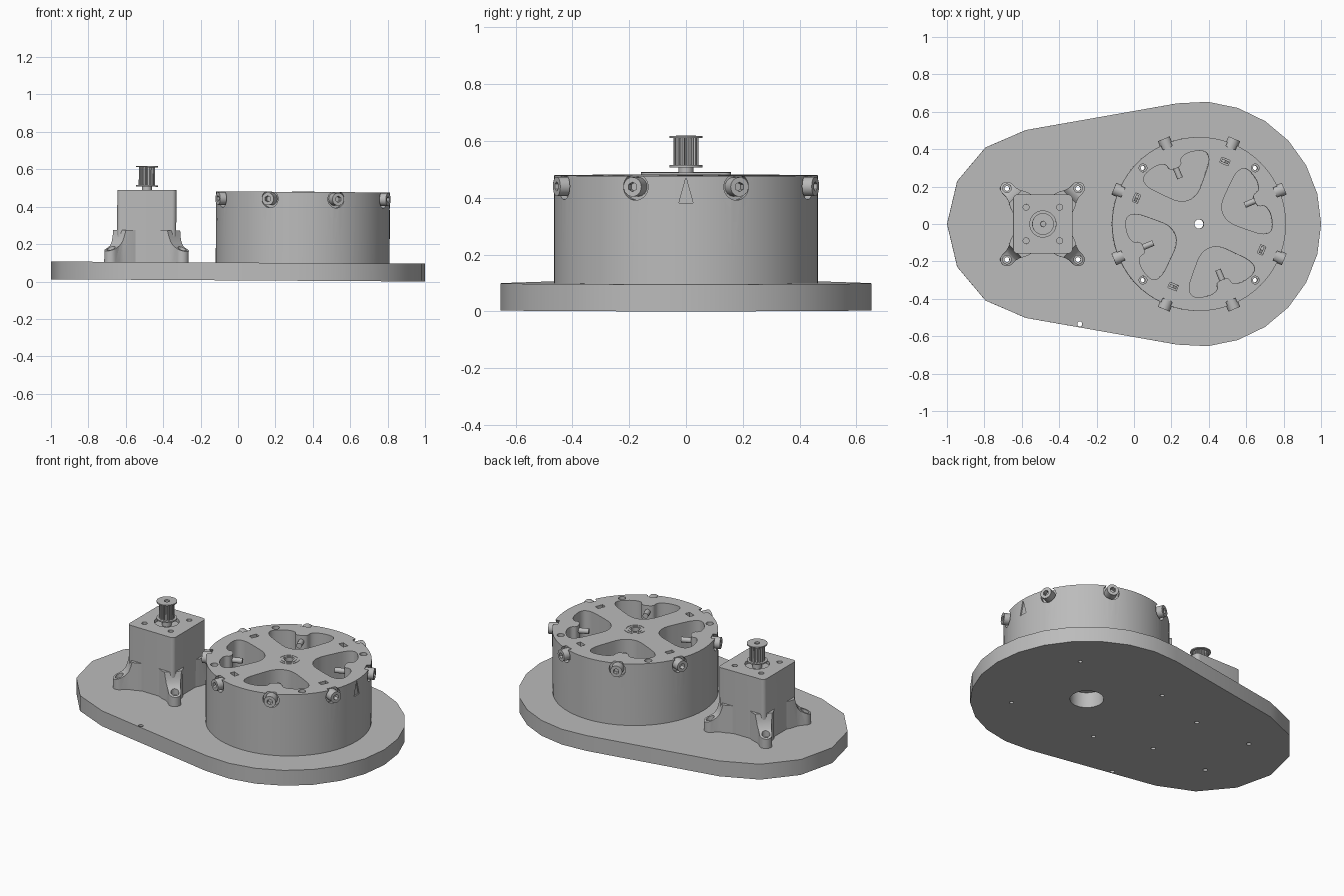
import bpy, bmesh
from math import sin, cos, pi, radians
from mathutils import Matrix

cube = bpy.data.objects.get("Cube")
if cube:
    bpy.data.objects.remove(cube, do_unlink=True)

grey = bpy.data.materials.new("mid_grey")
grey.use_nodes = True
COLOUR = (0.5, 0.5, 0.5, 1)
grey.diffuse_color = COLOUR
for node in grey.node_tree.nodes:
    if node.type == 'BSDF_PRINCIPLED':
        node.inputs["Base Color"].default_value = COLOUR

parts = []
DRUM = Matrix.Translation((0.345, 0, 0))
MOTOR = Matrix.Translation((-0.49, 0, 0))
BOLT_Z = 0.437
PLATE_TOP, TOP = 0.095, 0.475


def arc(cx, cy, r, a0, a1, steps):
    angles = [radians(a0 + (a1 - a0) * i / steps) for i in range(steps + 1)]
    return [(cx + r * cos(a), cy + r * sin(a)) for a in angles]


def circle(r, sides=32, cx=0, cy=0):
    return arc(cx, cy, r, 0, 360, sides)[:-1]


def turn(degrees, axis='Z'):
    return Matrix.Rotation(radians(degrees), 4, axis)


def radial(angle):
    """Frame on the drum axis whose local z points outward at bolt height."""
    return DRUM @ turn(angle) @ Matrix.Translation((0, 0, BOLT_Z)) @ turn(90, 'Y')


def prism(name, pts, z0, z1, matrix=Matrix(), keep=True):
    bm = bmesh.new()
    face = bm.faces.new([bm.verts.new((x, y, z0)) for x, y in pts])
    new = bmesh.ops.extrude_face_region(bm, geom=[face])["geom"]
    for v in new:
        if isinstance(v, bmesh.types.BMVert):
            v.co.z = z1
    bmesh.ops.recalc_face_normals(bm, faces=bm.faces)
    bm.transform(matrix)
    mesh = bpy.data.meshes.new(name)
    bm.to_mesh(mesh)
    bm.free()
    mesh.materials.append(grey)
    ob = bpy.data.objects.new(name, mesh)
    bpy.context.collection.objects.link(ob)
    if keep:
        parts.append(ob)
    return ob


def cut(target, pts, z0, z1, matrix=Matrix(), operation='DIFFERENCE'):
    tool = prism("cutter", pts, z0, z1, matrix, keep=False)
    mod = target.modifiers.new("cut", 'BOOLEAN')
    mod.operation, mod.solver, mod.object = operation, 'EXACT', tool
    bpy.context.view_layer.objects.active = target
    bpy.ops.object.modifier_apply(modifier=mod.name)
    bpy.data.objects.remove(tool, do_unlink=True)


def smooth_loop(pts, rounds=2):
    """Corner-cutting subdivision of a closed outline."""
    for _ in range(rounds):
        out = []
        for (ax, ay), (bx, by) in zip(pts, pts[1:] + pts[:1]):
            out += [(0.75 * ax + 0.25 * bx, 0.75 * ay + 0.25 * by),
                    (0.25 * ax + 0.75 * bx, 0.25 * ay + 0.75 * by)]
        pts = out
    return pts


# Base plate: two unequal arcs joined by tangents
plate = prism("base_plate", arc(0.345, 0, 0.655, -100, 100, 14)
              + arc(-0.49, 0, 0.51, 100, 260, 6), 0, PLATE_TOP)
cut(plate, circle(0.095), -0.1, 0.2, DRUM)
cut(plate, circle(0.014, 16, -0.29, -0.535), -0.1, 0.2)

# Drum with four heart-shaped pockets
drum = prism("drum", circle(0.465, 72), PLATE_TOP, TOP, DRUM)
half = [(0.14, 0.045), (0.225, 0.125), (0.295, 0.185), (0.35, 0.185),
        (0.378, 0.1), (0.365, 0.04), (0.322, 0.036)]
pocket = smooth_loop(half + [(x, -y) for x, y in reversed(half)])
slot = [(-0.015, -0.024), (0.015, -0.024), (0.015, 0.024), (-0.015, 0.024)]
for k in range(4):
    a = 22.5 + 90 * k
    cut(drum, pocket, PLATE_TOP + 0.025, 0.6, DRUM @ turn(a))
    cut(drum, [(x + 0.362, y) for x, y in slot], 0.38, 0.6, DRUM @ turn(a + 45))
    hole = circle(0.012, 16, 0.424)
    for body in (drum, plate):
        cut(body, hole, -0.1, 0.6, DRUM @ turn(45 + 90 * k))
    cut(drum, circle(0.021, 20, 0.424), 0.44, 0.6, DRUM @ turn(45 + 90 * k))
    prism("set_screw", circle(0.016, 16), 0.265, 0.44, radial(a))
    prism("captive_nut", circle(0.022, 6), 0.354, 0.37, radial(a + 45))
cut(drum, circle(0.025, 24), 0, 0.6, DRUM)

# Engraved pointer on the rim
cut(drum, [(-0.033, 0), (0.057, -0.025), (0.057, 0.025)], 0.457, 0.5, radial(0))

# Recessed socket bolts around the rim
for k in range(8):
    frame = radial(22.5 + 45 * k)
    cut(drum, circle(0.047, 28), 0.44, 0.55, frame)
    head = prism("bolt_head", circle(0.034, 24), 0.435, 0.493, frame)
    cut(head, circle(0.017, 6), 0.465, 0.55, frame)

# Bearing rings round the drum axis
for r in (0.06, 0.042):
    ring = prism("bearing_ring", circle(r), TOP - 0.01, TOP + 0.002, DRUM)
    cut(ring, circle(r - 0.009), 0.4, 0.6, DRUM)

# Motor housing
c = 0.135
outline = [p for i, (sx, sy) in enumerate([(1, 1), (-1, 1), (-1, -1), (1, -1)])
           for p in arc(c * sx, c * sy, 0.023, 90 * i, 90 * i + 90, 6)]
housing = prism("motor_housing", outline, PLATE_TOP, 0.48, MOTOR)
cut(housing, circle(0.07), 0.46, 0.6, MOTOR)
for k in range(4):
    cut(housing, circle(0.016, 16, 0.127), 0.44, 0.6, MOTOR @ turn(45 + 90 * k))

# Flared diagonal feet with mounting holes
profile = [(0.1, PLATE_TOP), (0.31, PLATE_TOP), (0.31, 0.15), (0.265, 0.168),
           (0.24, 0.182), (0.222, 0.205), (0.212, 0.235), (0.205, 0.265), (0.1, 0.265)]
plan = ([(0.1, -0.085), (0.18, -0.062), (0.215, -0.043), (0.24, -0.036)]
        + arc(0.269, 0, 0.036, -90, 90, 10)
        + [(0.24, 0.036), (0.215, 0.043), (0.18, 0.062), (0.1, 0.085)])
for k in range(4):
    frame = MOTOR @ turn(45 + 90 * k)
    foot = prism("motor_foot", profile, -0.12, 0.12, frame @ turn(90, 'X'))
    cut(foot, plan, 0, 0.5, frame, 'INTERSECT')
    cut(foot, circle(0.023, 20, 0.269), 0.14, 0.5, frame)
    for body in (foot, plate):
        cut(body, circle(0.013, 16, 0.269), -0.1, 0.5, frame)

# Toothed pulley on the motor shaft
prism("motor_shaft", circle(0.014, 16), 0.45, 0.6, MOTOR)
prism("pulley_hub", circle(0.026, 24), 0.46, 0.505, MOTOR)
prism("pulley_lower_flange", circle(0.058), 0.498, 0.506, MOTOR)
teeth = [(r * cos(2 * pi * (i + o) / 16), r * sin(2 * pi * (i + o) / 16))
         for i in range(16) for r, o in ((0.037, 0), (0.044, 0.2), (0.044, 0.6), (0.037, 0.8))]
upper = [prism("pulley_teeth", teeth, 0.506, 0.602, MOTOR),
         prism("pulley_upper_flange", circle(0.058), 0.602, 0.609, MOTOR)]
for part in upper:
    cut(part, circle(0.015, 16), 0.58, 0.7, MOTOR)

# Slight tilt of the whole assembly, then shading
tilt = Matrix.Translation((0, 0, 0.006)) @ Matrix.Rotation(0.006, 4, 'Y')
bpy.ops.object.select_all(action='DESELECT')
for ob in parts:
    ob.data.transform(tilt)
    ob.select_set(True)
bpy.context.view_layer.objects.active = plate
bpy.ops.object.shade_smooth_by_angle(angle=radians(30))
